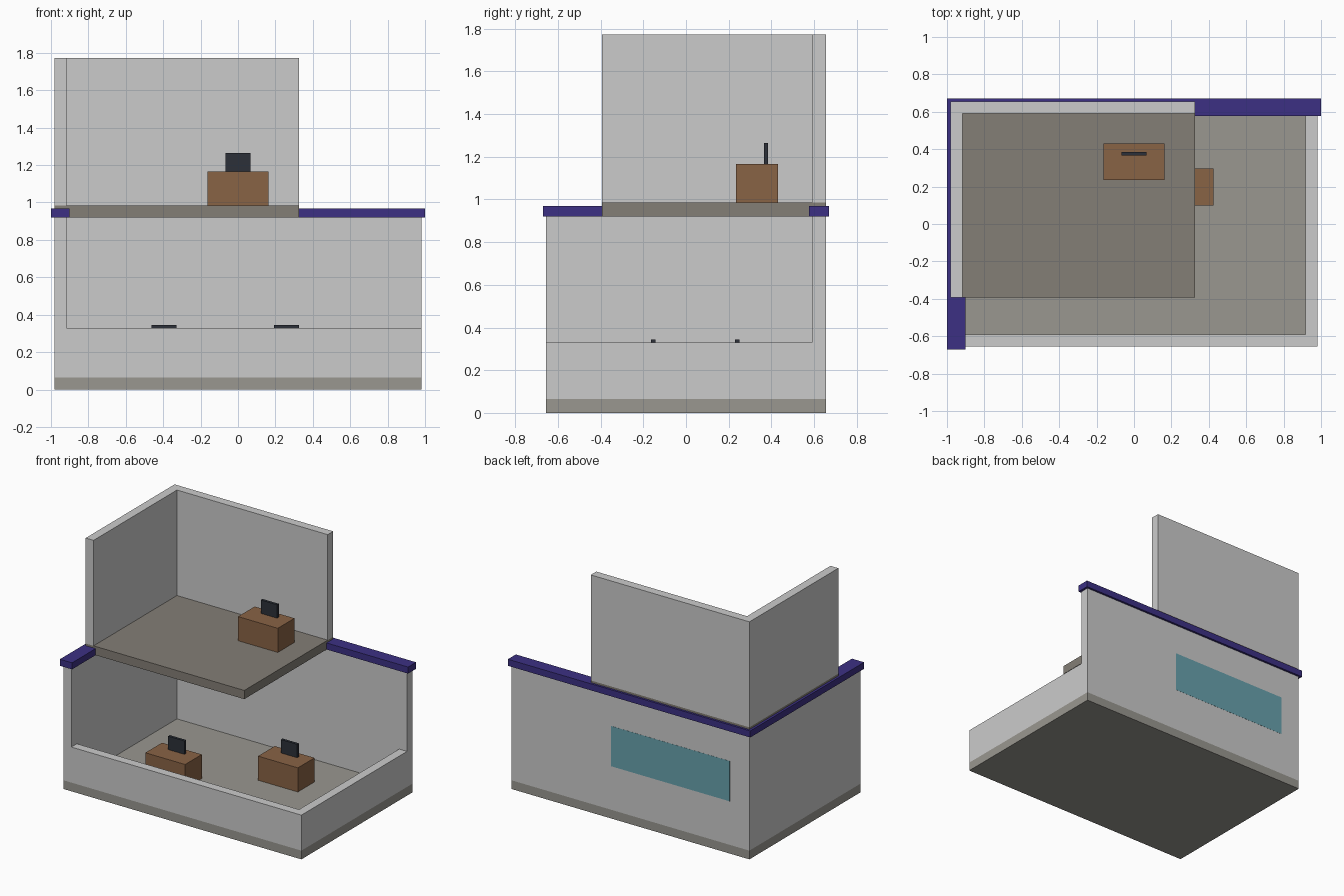
import bpy
import bmesh

if "Cube" in bpy.data.objects:
    bpy.data.objects.remove(bpy.data.objects["Cube"])


def material(name, rgb):
    mat = bpy.data.materials.new(name)
    mat.diffuse_color = (*rgb, 1)
    mat.use_nodes = True
    mat.node_tree.nodes["Principled BSDF"].inputs["Base Color"].default_value = mat.diffuse_color
    return mat


FLOOR = material("floor_stone", (0.32, 0.31, 0.28))
UPPER = material("upper_floor_stone", (0.23, 0.21, 0.18))
TRIM = material("indigo_trim", (0.045, 0.03, 0.23))
WOOD = material("wood", (0.25, 0.125, 0.06))
DARK = material("dark_screen", (0.025, 0.03, 0.04))
GLASS = material("teal_glass", (0.14, 0.36, 0.42))


def box(name, x, y, z, mat=None):
    """Box given its (min, max) range along each axis."""
    mid = [(a + b) / 2 for a, b in (x, y, z)]
    size = [b - a for a, b in (x, y, z)]
    mesh = bpy.data.meshes.new(name)
    bm = bmesh.new()
    bmesh.ops.create_cube(bm, size=1)
    bmesh.ops.scale(bm, vec=size, verts=bm.verts)
    bm.to_mesh(mesh)
    bm.free()
    obj = bpy.data.objects.new(name, mesh)
    obj.location = mid
    bpy.context.collection.objects.link(obj)
    if mat:
        mesh.materials.append(mat)
    return obj


W, D, T = 0.982, 0.655, 0.065     # half width, half depth, wall thickness
LOW, MID, TOP = 0.33, 0.92, 1.772  # cutaway wall, storey and roof heights
UX, UY = 0.327, -0.393             # open edges of the upper storey

# Ground storey: two full walls, two cut-away walls
box("ground_floor", (-W, W), (-D, D), (0, T), FLOOR)
box("back_wall", (-W, W), (D - T, D), (T, MID))
box("left_wall", (-W, -W + T), (-D, D - T), (T, MID))
box("front_low_wall", (-W + T, W), (-D, -D + T), (T, LOW))
box("right_low_wall", (W - T, W), (-D + T, D - T), (T, LOW))

# Window pane set almost flush in the outside of the back wall
box("back_window", (-0.82, 0.16), (D - 0.02, D + 0.001), (0.39, 0.69), GLASS)

# Trim capping the full-height walls, slightly overhanging
box("back_trim", (-1, 1), (0.577, 0.671), (MID, 0.969), TRIM)
box("left_trim", (-1, -0.9), (-0.671, 0.577), (MID, 0.969), TRIM)

# Upper storey
UZ = MID + T
box("upper_floor", (-W, UX), (UY, D), (MID, UZ), UPPER)
box("upper_back_wall", (-W, UX), (D - T, D), (UZ, TOP))
box("upper_left_wall", (-W, -W + T), (UY, D - T), (UZ, TOP))

# Desks, each with a screen set behind its centre
desks = [("upper", 0, 0.333, UZ), ("left", -0.395, -0.195, T), ("right", 0.26, 0.198, T)]
for name, x, y, z in desks:
    box(name + "_desk", (x - 0.164, x + 0.164), (y - 0.098, y + 0.098), (z, z + 0.18), WOOD)
    box(name + "_screen", (x - 0.067, x + 0.067), (y + 0.032, y + 0.052),
        (z + 0.18, z + 0.28), DARK)
